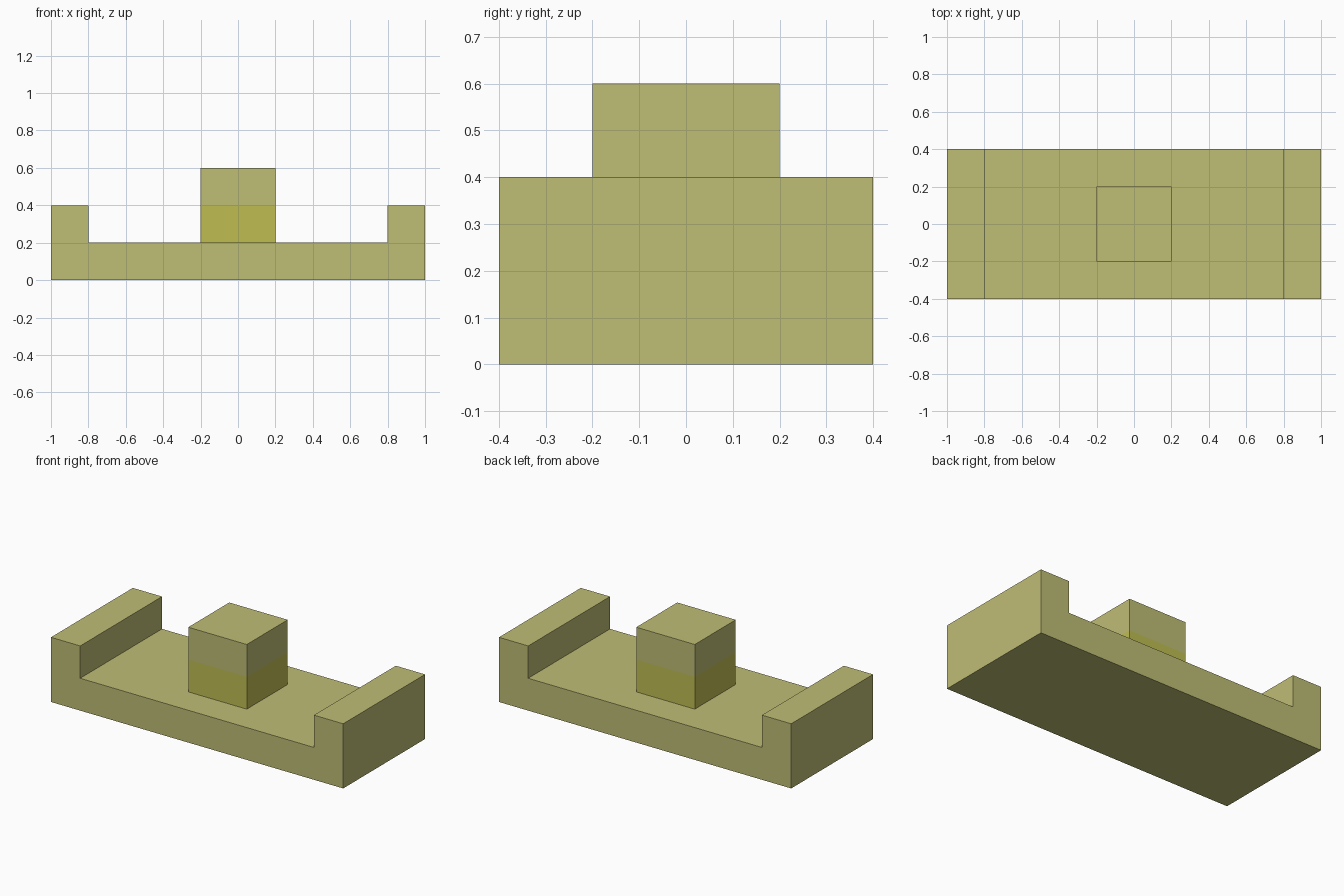
import bpy
import bmesh

cube = bpy.data.objects.get("Cube")
if cube:
    bpy.data.objects.remove(cube, do_unlink=True)


def make_material(name, rgb):
    mat = bpy.data.materials.new(name)
    mat.use_nodes = True
    color = (*rgb, 1.0)
    mat.diffuse_color = color
    mat.node_tree.nodes["Principled BSDF"].inputs["Base Color"].default_value = color
    return mat


khaki = make_material("pale khaki", (0.52, 0.51, 0.178))
olive = make_material("olive yellow", (0.52, 0.51, 0.084))


def extrude_profile(name, profile, depth, materials):
    """Extrude an x-z outline along y, centred on y = 0."""
    bm = bmesh.new()
    face = bm.faces.new([bm.verts.new((x, -depth / 2, z)) for x, z in profile])
    result = bmesh.ops.extrude_face_region(bm, geom=[face])
    verts = [v for v in result["geom"] if isinstance(v, bmesh.types.BMVert)]
    bmesh.ops.translate(bm, verts=verts, vec=(0, depth, 0))
    bmesh.ops.recalc_face_normals(bm, faces=bm.faces)
    mesh = bpy.data.meshes.new(name)
    bm.to_mesh(mesh)
    bm.free()
    for mat in materials:
        mesh.materials.append(mat)
    obj = bpy.data.objects.new(name, mesh)
    bpy.context.collection.objects.link(obj)
    return obj


# Tray with a raised wall at each end
half = [(1.0, 0.0), (1.0, 0.4), (0.8, 0.4), (0.8, 0.2)]
outline = half + [(-x, z) for x, z in reversed(half)]
extrude_profile("base_with_end_walls", outline, 0.8, [khaki])

# Centre block, cut at mid height so its lower half takes the second colour
block = extrude_profile("centre_block",
                        [(-0.2, 0.2), (0.2, 0.2), (0.2, 0.6), (-0.2, 0.6)],
                        0.4, [khaki, olive])
bm = bmesh.new()
bm.from_mesh(block.data)
bmesh.ops.bisect_plane(bm, geom=bm.verts[:] + bm.edges[:] + bm.faces[:],
                       plane_co=(0, 0, 0.4), plane_no=(0, 0, 1))
for face in bm.faces:
    face.material_index = 1 if face.calc_center_median().z < 0.4 else 0
bm.to_mesh(block.data)
bm.free()
